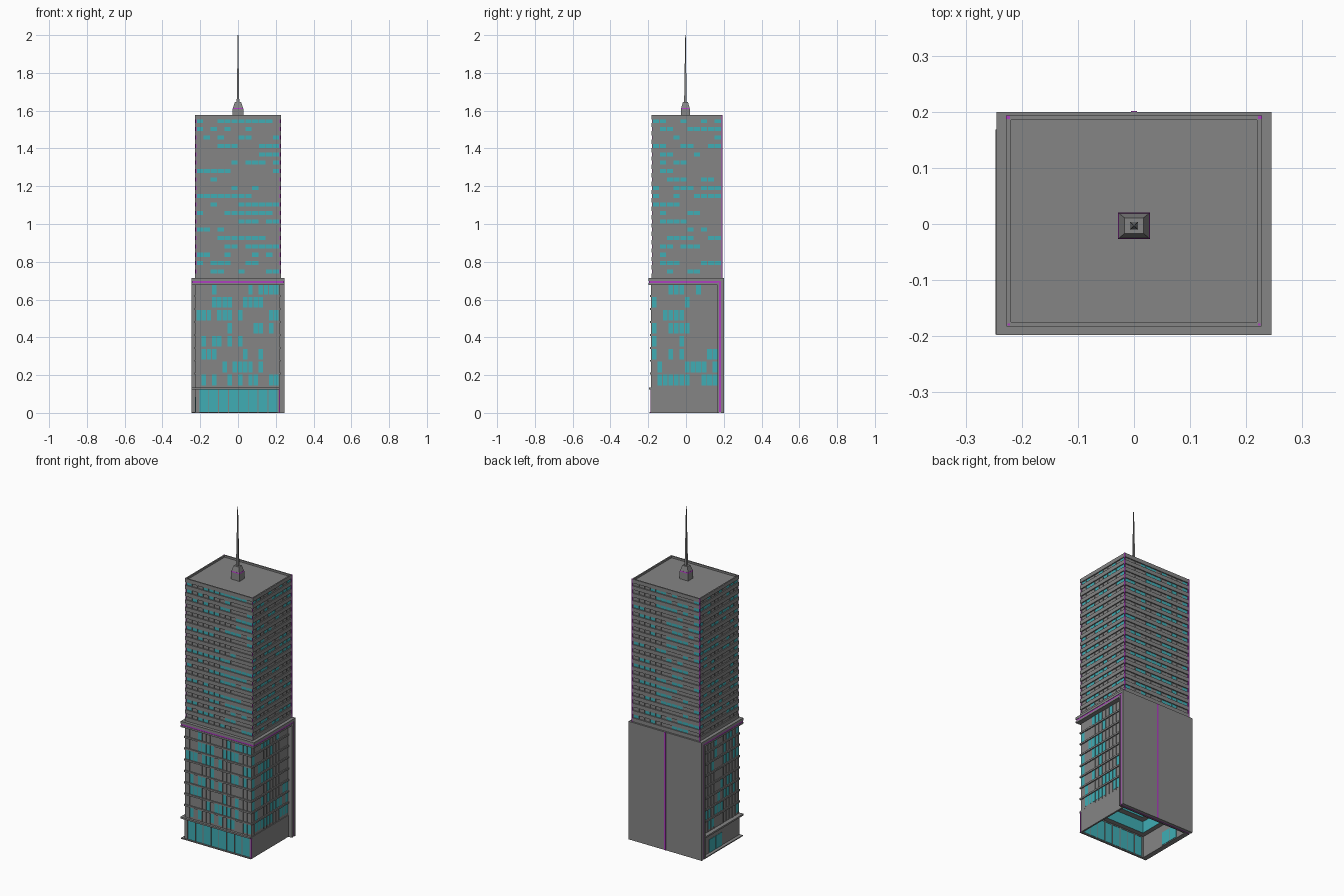
import bpy, bmesh, random
from mathutils import Vector, Matrix

random.seed(7)
if "Cube" in bpy.data.objects:
    bpy.data.objects.remove(bpy.data.objects["Cube"], do_unlink=True)


def material(name, rgb):
    m = bpy.data.materials.new(name)
    m.use_nodes = True
    m.diffuse_color = (*rgb, 1)
    m.node_tree.nodes["Principled BSDF"].inputs["Base Color"].default_value = (*rgb, 1)
    return m


GREY = material("concrete grey", (0.235, 0.235, 0.235))
TEAL = material("lit glass teal", (0.05, 0.42, 0.46))
PURPLE = material("accent purple", (0.42, 0.05, 0.52))


def finish(name, bm, *mats):
    me = bpy.data.meshes.new(name)
    bm.to_mesh(me)
    bm.free()
    for m in mats:
        me.materials.append(m)
    ob = bpy.data.objects.new(name, me)
    bpy.context.collection.objects.link(ob)
    return ob


def boxes(name, mat, *spans):
    """One object from any number of (x0, x1, y0, y1, z0, z1) boxes."""
    bm = bmesh.new()
    for x0, x1, y0, y1, z0, z1 in spans:
        mid = Matrix.Translation(((x0 + x1) / 2, (y0 + y1) / 2, (z0 + z1) / 2))
        size = Matrix.Diagonal((abs(x1 - x0), abs(y1 - y0), abs(z1 - z0), 1))
        bmesh.ops.create_cube(bm, size=1, matrix=mid @ size)
    return finish(name, bm, mat)


def ring(name, rect, wall, z0, z1, inner_mat=GREY):
    """Open rectangular frame; inner wall faces take the second material."""
    x0, x1, y0, y1 = rect
    bm = bmesh.new()
    loops = []
    for inset, z in ((0, z0), (0, z1), (wall, z1), (wall, z0)):
        a, b, c, d = x0 + inset, x1 - inset, y0 + inset, y1 - inset
        loops.append([bm.verts.new((x, y, z)) for x, y in ((a, c), (b, c), (b, d), (a, d))])
    for k in range(4):
        p, q = loops[k], loops[(k + 1) % 4]
        for i in range(4):
            j = (i + 1) % 4
            face = bm.faces.new((p[i], p[j], q[j], q[i]))
            face.material_index = int(k == 2)
    bmesh.ops.recalc_face_normals(bm, faces=bm.faces)
    return finish(name, bm, GREY, inner_mat)


def frustum(name, mat, stations, cy):
    """Stack of rectangles (half x, half y, z) joined into a closed solid."""
    bm = bmesh.new()
    rows = [[bm.verts.new((sx * hx, cy + sy * hy, z))
             for sx, sy in ((-1, -1), (1, -1), (1, 1), (-1, 1))] for hx, hy, z in stations]
    bm.faces.new(rows[0][::-1])
    bm.faces.new(rows[-1])
    for p, q in zip(rows, rows[1:]):
        for i in range(4):
            j = (i + 1) % 4
            bm.faces.new((p[i], p[j], q[j], q[i]))
    return finish(name, bm, mat)


def facade(name, rect, side, z0, pitch, rows, cols, sill, start, stay):
    """Lit panes and mullions on one side of a rectangular body."""
    x0, x1, y0, y1 = rect
    n = Vector(side)
    t = Vector((-n.y, n.x))
    mid = Vector(((x0 + x1) / 2, (y0 + y1) / 2))
    half = Vector(((x1 - x0) / 2, (y1 - y0) / 2))
    face = mid + Vector((n.x * half.x, n.y * half.y))
    w = 2 * abs(t.dot(half))
    step = w / cols

    def span(u0, u1, depth, za, zb):
        a = face + t * u0 - n * 0.002
        b = face + t * u1 + n * depth
        return a.x, b.x, a.y, b.y, za, zb

    panes, bars = [], []
    for r in range(rows):
        z, lit = z0 + r * pitch, False
        for c in range(cols):
            lit = random.random() < (stay if lit else start)
            u = -w / 2 + c * step
            if lit:
                panes.append(span(u + 0.002, u + step - 0.002, 0.001, z + sill, z + pitch))
    for c in range(cols + 1):
        u = -w / 2 + c * step
        bars.append(span(u - 0.0015, u + 0.0015, 0.0025, z0, z0 + rows * pitch))
    boxes(name + "_lit_windows", TEAL, *panes)
    boxes(name + "_mullions", GREY, *bars)


FRONT, RIGHT, BACK, LEFT = (0, -1), (-1, 0), (0, 1), (1, 0)


def grow(rect, d):
    x0, x1, y0, y1 = rect
    return x0 - d, x1 + d, y0 - d, y1 + d


# Lower block: stepped hollow underside, solid above
LOW = (-0.222, 0.217, -0.183, 0.168)
ring("lower_wall_first_floor", LOW, 0.035, 0.13, 0.2, TEAL)
ring("lower_wall_second_floor", LOW, 0.07, 0.2, 0.27, TEAL)
boxes("lower_core", GREY, (*LOW, 0.27, 0.69))
LOW_Z, LOW_H = 0.134, 0.0685
for label, side, cols in (("lower_front", FRONT, 16), ("lower_left", LEFT, 12), ("lower_right", RIGHT, 12)):
    facade(label, LOW, side, LOW_Z, LOW_H, 8, cols, 0.012, 0.3, 0.42)
for i in range(1, 8):
    z = LOW_Z + i * LOW_H
    ring(f"lower_floor_ledge_{i}", grow(LOW, 0.007), 0.02, z, z + 0.01)

# Ground floor: open lobby with glazed front
BASE = (-0.225, 0.221, -0.188, 0.17)
bx0, bx1, by0, by1 = BASE
boxes("base_side_walls", GREY, (bx1 - 0.01, bx1, by0, by1, 0, 0.13), (bx0, bx0 + 0.01, by0, by1, 0, 0.13))
boxes("lobby_glass", TEAL, (-0.207, bx1 - 0.01, by0 + 0.003, by0 + 0.008, 0.005, 0.125))
boxes("lobby_mullions", GREY,
      *[(x - 0.002, x + 0.002, by0, by0 + 0.01, 0, 0.125)
        for x in [-0.207 + i * 0.0522 for i in range(9)]],
      (bx0, -0.207, by0, by0 + 0.01, 0, 0.13))
boxes("base_corner_accent", PURPLE, (bx1 - 0.004, bx1 + 0.001, by0 - 0.001, by0 + 0.004, 0, 0.125))
boxes("side_door_glass", TEAL, (bx0 - 0.002, bx0 + 0.012, -0.02, 0.04, 0.006, 0.085),
      (bx0 - 0.002, bx0 + 0.012, 0.045, 0.1, 0.006, 0.085))
boxes("canopy", GREY, (-0.247, bx1, -0.197, by0 + 0.01, 0.124, 0.134),
      (-0.247, bx0 + 0.01, -0.197, 0.168, 0.124, 0.134))
boxes("base_plinth", GREY, (-0.245, bx1, -0.193, by0 + 0.006, 0, 0.006),
      (-0.245, bx0 + 0.006, -0.193, 0.168, 0, 0.006))

# Back wall slab split by a purple seam on its ends, and a centre line behind
boxes("back_wall", GREY, (-0.245, 0.245, 0.166, 0.175, 0, 0.69),
      (-0.245, 0.245, 0.185, 0.2, 0, 0.7))
boxes("back_wall_seam", PURPLE, (-0.243, 0.243, 0.174, 0.186, 0.002, 0.695))
boxes("back_centre_line", PURPLE, (-0.005, 0.005, 0.199, 0.2015, 0, 0.712))

# Cornice sandwich between the two blocks
boxes("cornice_lower", GREY, (-0.245, 0.245, -0.198, 0.175, 0.678, 0.688))
boxes("cornice_seam", PURPLE, (-0.243, 0.243, -0.196, 0.19, 0.687, 0.699))
boxes("cornice_upper", GREY, (-0.245, 0.245, -0.198, 0.2, 0.698, 0.713))

# Upper tower with projecting spandrel bands
UP = (-0.22, 0.22, -0.176, 0.186)
BAND = grow(UP, 0.007)
boxes("upper_core", GREY, (*UP, 0.71, 1.565))
UP_Z, UP_H, BAND_H = 0.715, 0.0443, 0.023
for label, side, cols in (("upper_front", FRONT, 12), ("upper_back", BACK, 12),
                          ("upper_left", LEFT, 10), ("upper_right", RIGHT, 10)):
    facade(label, UP, side, UP_Z, UP_H, 19, cols, BAND_H, 0.3, 0.52)
for i in range(19):
    z = UP_Z + i * UP_H
    ring(f"spandrel_{i + 1}", BAND, 0.02, z, z + BAND_H)
ring("roof_parapet", BAND, 0.008, 1.553, 1.576)

# Purple corner posts, set back at the front
ux0, ux1, uy0, uy1 = BAND
posts = []
for x, sx in ((ux0, 1), (ux1, -1)):
    for y, sy, out in ((uy0, 1, -0.002), (uy1, -1, 0.0008)):
        posts.append((x - sx * out, x + sx * 0.006, y - sy * out, y + sy * 0.006, 0.713, 1.5765))
boxes("corner_posts", PURPLE, *posts)

# Rooftop spire
CY = -0.003
frustum("spire_base", GREY, ((0.029, 0.024, 1.56), (0.028, 0.023, 1.61), (0.017, 0.014, 1.645)), CY)
frustum("spire_band", PURPLE, ((0.0285, 0.0235, 1.608), (0.027, 0.0225, 1.615)), CY)
frustum("mast", GREY, ((0.007, 0.007, 1.64), (0.005, 0.005, 1.75), (0.0015, 0.0015, 2.0)), CY)
